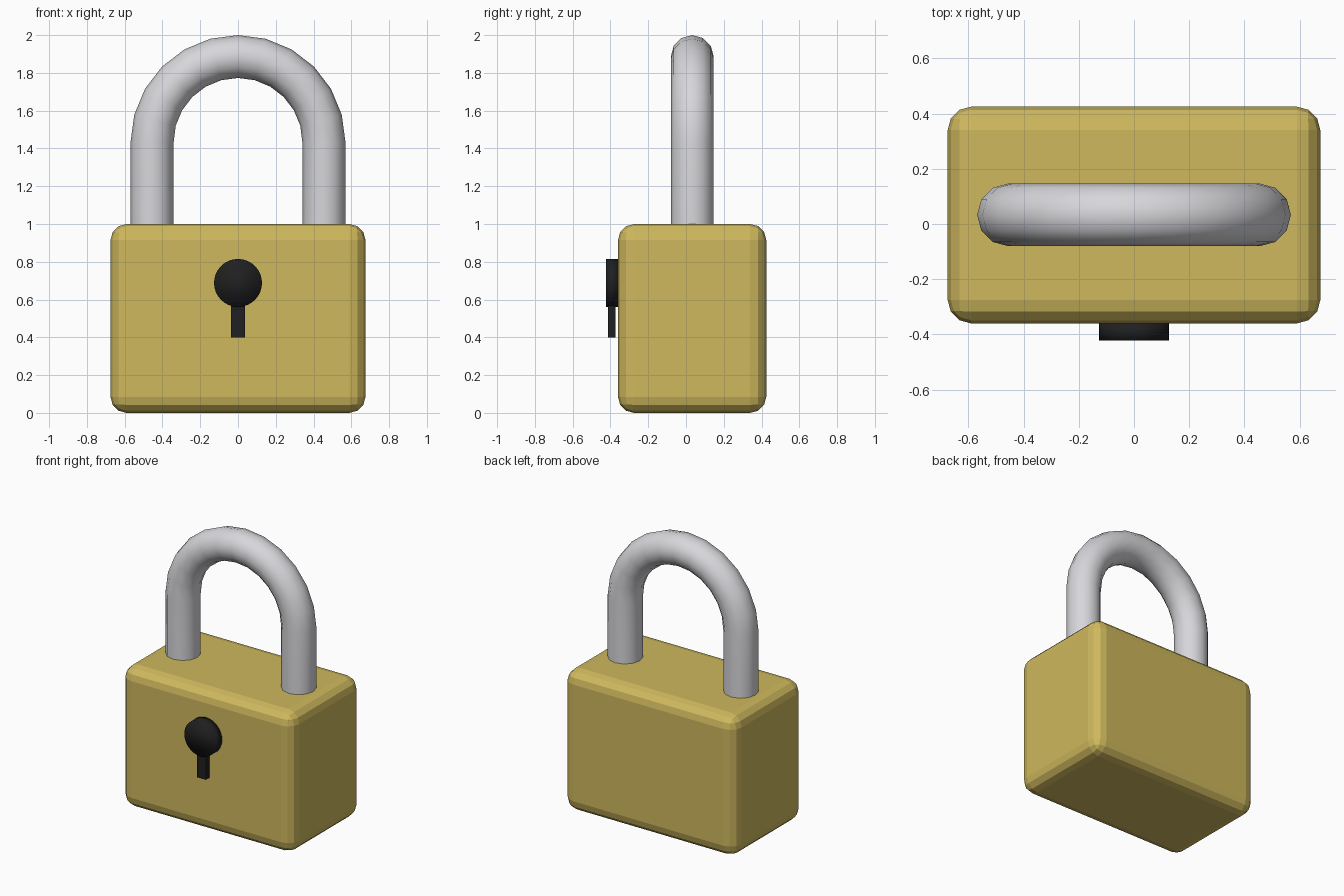
import bpy
import math
from mathutils import Vector

cube = bpy.data.objects.get("Cube")
if cube:
    bpy.data.objects.remove(cube, do_unlink=True)


def make_material(name, color):
    mat = bpy.data.materials.new(name)
    mat.use_nodes = True
    mat.diffuse_color = color
    mat.node_tree.nodes["Principled BSDF"].inputs["Base Color"].default_value = color
    return mat


def add_box(name, low, high, mat):
    low, high = Vector(low), Vector(high)
    bpy.ops.mesh.primitive_cube_add(size=1, location=(low + high) / 2)
    obj = bpy.context.object
    obj.name = name
    obj.scale = high - low
    bpy.ops.object.transform_apply(location=False, rotation=False, scale=True)
    obj.data.materials.append(mat)
    return obj


brass = make_material("brass yellow", (0.62, 0.48, 0.11, 1))
steel = make_material("light steel", (0.68, 0.68, 0.71, 1))
black = make_material("black", (0.014, 0.014, 0.014, 1))

# Body: block with faceted rounded edges
body = add_box("body", (-0.675, -0.36, 0), (0.675, 0.425, 1), brass)
bevel = body.modifiers.new("rounded_edges", "BEVEL")
bevel.width = 0.085
bevel.segments = 3

# Shackle: round tube along two legs and a half-circle arch
TUBE, ARCH, ARCH_Z, DEPTH_Y, STEPS = 0.1135, 0.455, 1.4315, 0.033, 12
arc = [math.pi * i / STEPS for i in range(STEPS + 1)]
path = [(ARCH * math.cos(a), DEPTH_Y, ARCH_Z + ARCH * math.sin(a)) for a in arc]
path = [(ARCH, DEPTH_Y, 0.9)] + path + [(-ARCH, DEPTH_Y, 0.9)]
curve = bpy.data.curves.new("shackle", "CURVE")
curve.dimensions = "3D"
curve.bevel_depth = TUBE
curve.bevel_resolution = 4
curve.use_fill_caps = True
spline = curve.splines.new("POLY")
spline.points.add(len(path) - 1)
for point, co in zip(spline.points, path):
    point.co = (*co, 1)
shackle = bpy.data.objects.new("shackle", curve)
bpy.context.collection.objects.link(shackle)
curve.materials.append(steel)
bpy.ops.object.select_all(action="DESELECT")
shackle.select_set(True)
bpy.context.view_layer.objects.active = shackle
bpy.ops.object.convert(target="MESH")
bpy.ops.object.shade_smooth_by_angle(angle=math.radians(50))

# Keyhole: raised disc with a narrow slot bar below
bpy.ops.mesh.primitive_cylinder_add(vertices=32, radius=0.127, depth=0.065,
                                    location=(0, -0.39, 0.688),
                                    rotation=(math.pi / 2, 0, 0))
disc = bpy.context.object
disc.name = "keyhole_disc"
disc.data.materials.append(black)
bpy.ops.object.shade_smooth()
add_box("keyhole_slot", (-0.036, -0.412, 0.4), (0.036, -0.372, 0.65), black)
